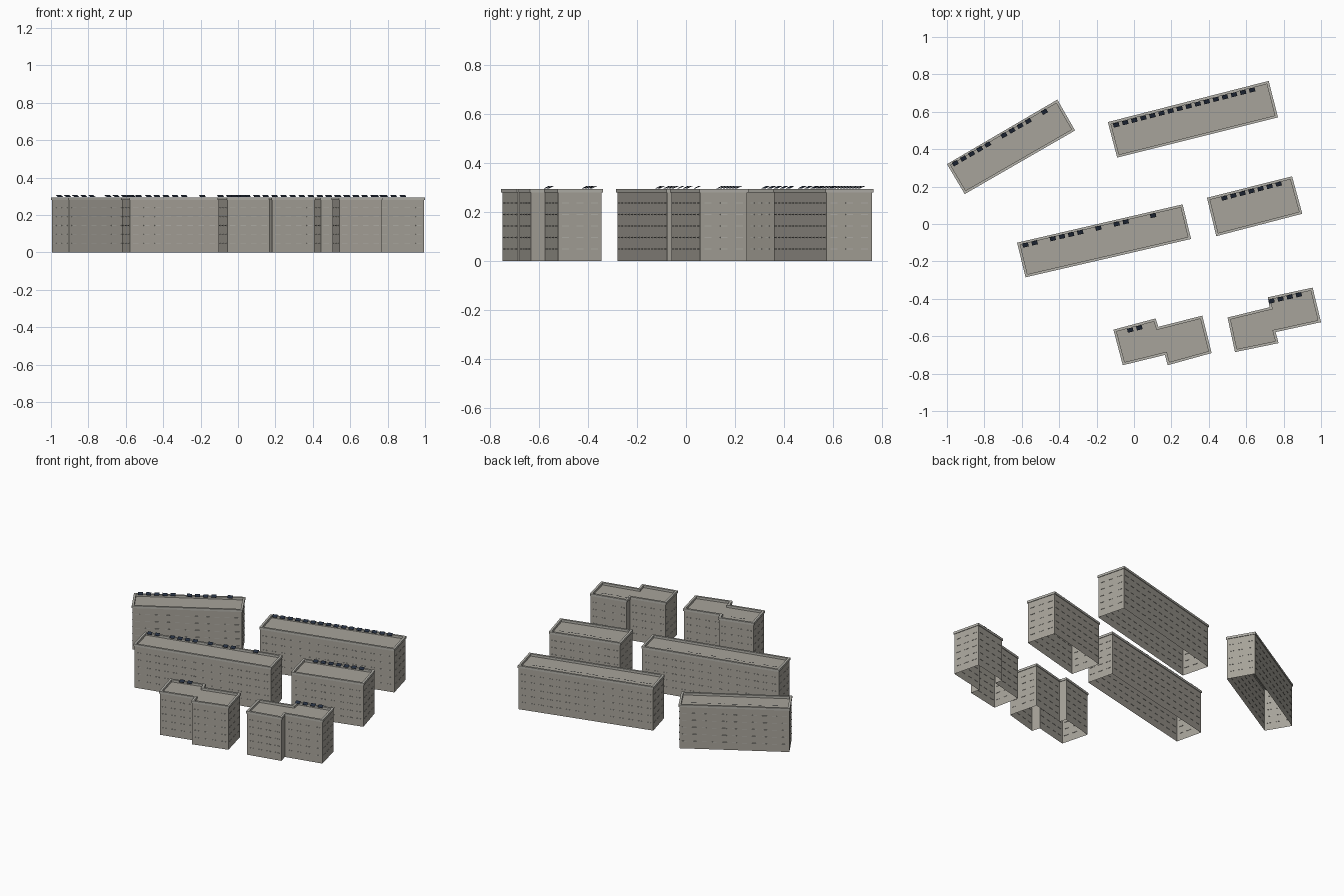
import bpy, bmesh, math
from mathutils import Vector, Matrix

if "Cube" in bpy.data.objects:
    bpy.data.objects.remove(bpy.data.objects["Cube"], do_unlink=True)


def material(name, rgb):
    m = bpy.data.materials.new(name)
    m.use_nodes = True
    m.diffuse_color = (*rgb, 1)
    m.node_tree.nodes["Principled BSDF"].inputs["Base Color"].default_value = (*rgb, 1)
    return m


CONCRETE = material("warm grey concrete", (0.39, 0.37, 0.325))
TRIM = material("pale grey trim", (0.46, 0.45, 0.41))
PANEL = material("dark navy panel", (0.018, 0.028, 0.05))

ROOF, RIM = 0.28, 0.295
OVERHANG, PARAPET = 0.004, 0.014
FLOORS, STOREY = 5, 0.047


def finish(bm, name, mats):
    me = bpy.data.meshes.new(name)
    bm.to_mesh(me)
    bm.free()
    for m in mats:
        me.materials.append(m)
    ob = bpy.data.objects.new(name, me)
    bpy.context.collection.objects.link(ob)
    return ob


def inset(pts, d):
    """Mitred inward offset of a counter-clockwise outline."""
    out = []
    for i, p in enumerate(pts):
        a = (p - pts[i - 1]).normalized()
        b = (pts[(i + 1) % len(pts)] - p).normalized()
        na, nb = Vector((-a.y, a.x)), Vector((-b.y, b.x))
        out.append(p + (na + nb) * (d / (1 + na.dot(nb))))
    return out


def box(bm, centre, angle, size, mat, tilt=0):
    mtx = (Matrix.Translation(centre) @ Matrix.Rotation(angle, 4, 'Z')
           @ Matrix.Rotation(tilt, 4, 'X') @ Matrix.Diagonal((*size, 1)))
    vs = bmesh.ops.create_cube(bm, size=1, matrix=mtx)["verts"]
    for f in {f for v in vs for f in v.link_faces}:
        f.material_index = mat


def block(name, outline):
    pts = [Vector(p) for p in reversed(outline)]
    bm = bmesh.new()
    # open-bottomed walls, overhanging parapet and sunken roof deck
    section = [(OVERHANG, 0), (OVERHANG, ROOF), (0, ROOF), (0, RIM), (PARAPET, RIM), (PARAPET, ROOF)]
    rings = [[bm.verts.new((p.x, p.y, z)) for p in inset(pts, d)] for d, z in section]
    n = len(pts)
    for k in range(len(rings) - 1):
        lo, hi = rings[k], rings[k + 1]
        for i in range(n):
            j = (i + 1) % n
            f = bm.faces.new((lo[i], lo[j], hi[j], hi[i]))
            f.material_index = 1 if k else 0
    bm.faces.new(rings[-1])
    # rows of window sills
    wall = inset(pts, OVERHANG)
    for i, p in enumerate(wall):
        edge = wall[(i + 1) % n] - p
        if edge.length < 0.1:
            continue
        count = round(edge.length / 0.06)
        for c in range(count):
            q = p + edge * ((c + 0.5) / count)
            for s in range(1, FLOORS + 1):
                box(bm, (q.x, q.y, s * STOREY + 0.003), math.atan2(edge.y, edge.x),
                    (0.03, 0.005, 0.003), 1)
    finish(bm, name, (CONCRETE, TRIM))


def solar_row(name, start, angle, slots, pitch=0.05):
    bm = bmesh.new()
    a = math.radians(angle)
    for s in slots:
        c = (start[0] + math.cos(a) * pitch * s, start[1] + math.sin(a) * pitch * s, 0.302)
        box(bm, c, a, (0.031, 0.024, 0.001), 0, math.radians(24))
    finish(bm, name, (PANEL,))


# apartment blocks
block("back_right_block", [(-1, .32), (-.41, .665), (-.315, .5), (-.905, .16)])
block("back_left_block", [(-.14, .545), (.72, .765), (.77, .57), (-.09, .355)])
block("middle_long_block", [(-.625, -.1), (.26, .105), (.305, -.08), (-.58, -.285)])
block("middle_short_block", [(.39, .14), (.845, .255), (.9, .055), (.44, -.065)])
block("front_stepped_block", [(-.11, -.565), (.115, -.505), (.13, -.55), (.365, -.49),
                              (.415, -.69), (.18, -.755), (.165, -.7), (-.06, -.755)])
block("front_left_stepped_block", [(.5, -.5), (.725, -.445), (.715, -.392), (.955, -.34),
                                   (1, -.525), (.757, -.578), (.773, -.637), (.54, -.685)])

# tilted solar panels along the rear roof edges
solar_row("back_right_panels", (-.955, .325), 30, [0, 1, 2, 3, 4, 6, 7, 8, 9, 11])
solar_row("back_left_panels", (-.095, .53), 14.4, range(16))
solar_row("middle_long_panels", (-.58, -.112), 13, [0, 1, 3, 4, 5, 6, 8, 10, 11, 14])
solar_row("middle_short_panels", (.483, .139), 14.4, range(7))
solar_row("front_stepped_panels", (-.02, -.567), 14.4, range(2))
solar_row("front_left_stepped_panels", (.735, -.412), 13, range(4))
